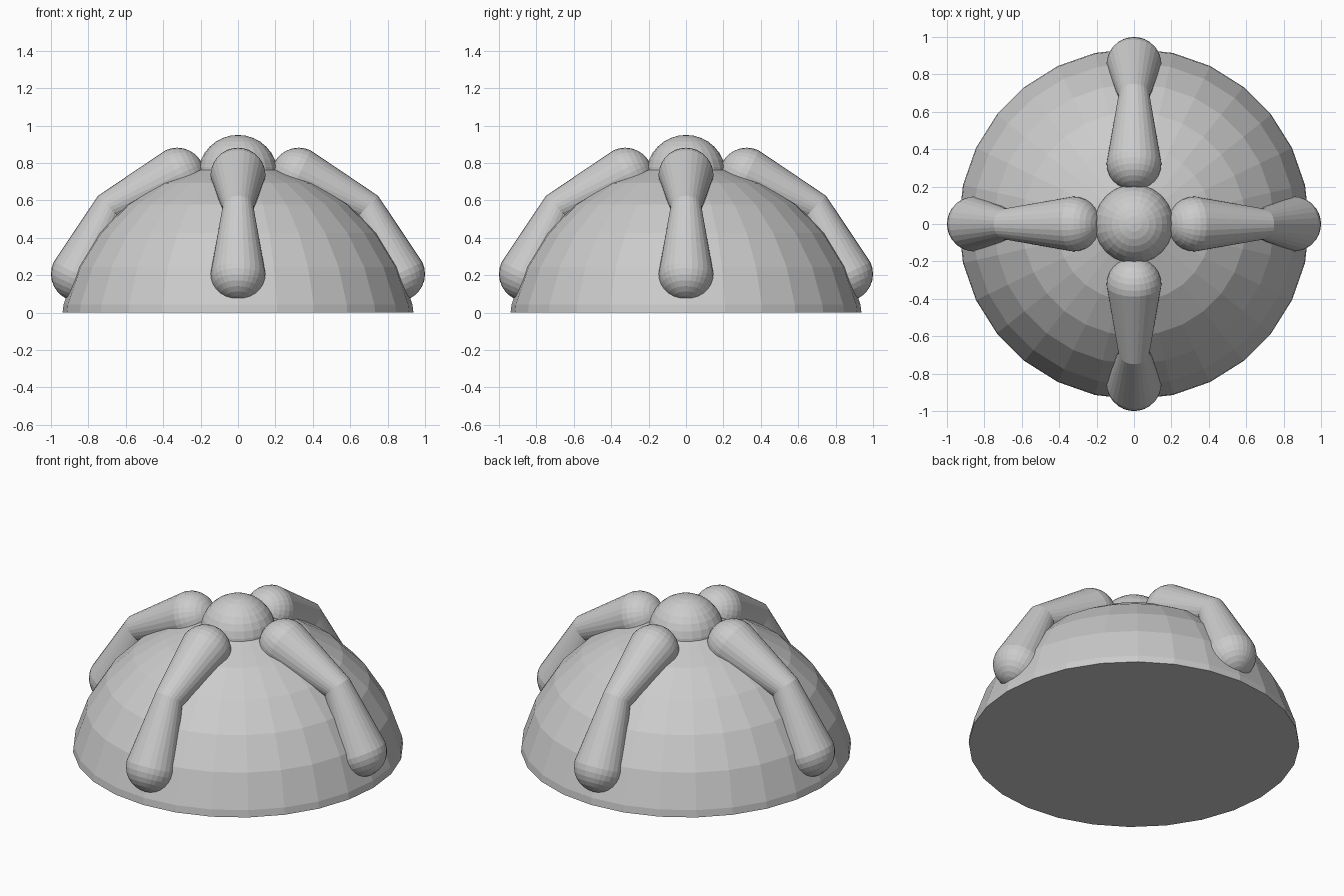
import bpy, bmesh
from math import pi, sin, cos
from mathutils import Vector, Matrix

if "Cube" in bpy.data.objects:
    bpy.data.objects.remove(bpy.data.objects["Cube"])


def finish(bm, name):
    bmesh.ops.recalc_face_normals(bm, faces=bm.faces)
    me = bpy.data.meshes.new(name)
    bm.to_mesh(me)
    bm.free()
    ob = bpy.data.objects.new(name, me)
    bpy.context.collection.objects.link(ob)
    return ob


def cut_sphere(name, segs, rings, radius, centre_z, floor_z):
    """Faceted ball, sliced flat at floor_z and closed underneath."""
    bm = bmesh.new()
    bmesh.ops.create_uvsphere(bm, u_segments=segs, v_segments=rings, radius=radius,
                              matrix=Matrix.Translation((0, 0, centre_z)))
    cut = bmesh.ops.bisect_plane(bm, geom=bm.verts[:] + bm.edges[:] + bm.faces[:],
                                 plane_co=(0, 0, floor_z), plane_no=(0, 0, -1),
                                 clear_outer=True)
    edges = [e for e in cut["geom_cut"] if isinstance(e, bmesh.types.BMEdge)]
    bmesh.ops.contextual_create(bm, geom=edges)
    return finish(bm, name)


def leg(name, angle, segs=28, steps=7):
    """Two tapered limbs mitred at the knee, with rounded ends."""
    hip, knee, foot = Vector((.325, 0, .735)), Vector((.687, 0, .562)), Vector((.853, 0, .207))
    big, small = .147, .083
    d1, d2 = (knee - hip).normalized(), (foot - knee).normalized()
    side = Vector((0, 1, 0))
    n1, n2 = side.cross(d1), side.cross(d2)
    miter = (n1 + n2).normalized()
    # Each ring: centre, side radius, in-plane radius vector
    rings = []
    for i in range(1, steps + 1):
        a = pi / 2 * i / steps
        rings.append((hip - d1 * big * cos(a), big * sin(a), n1 * big * sin(a)))
    rings.append((knee, small, miter * small / miter.dot(n1)))
    for i in range(steps, 0, -1):
        a = pi / 2 * i / steps
        rings.append((foot + d2 * big * cos(a), big * sin(a), n2 * big * sin(a)))
    bm = bmesh.new()
    loops = [[bm.verts.new(c + side * r * cos(2 * pi * k / segs) + n * sin(2 * pi * k / segs))
              for k in range(segs)] for c, r, n in rings]
    for a, b in zip(loops, loops[1:]):
        for k in range(segs):
            j = (k + 1) % segs
            bm.faces.new((a[k], a[j], b[j], b[k]))
    for loop, tip in ((loops[0], hip - d1 * big), (loops[-1], foot + d2 * big)):
        v = bm.verts.new(tip)
        for k in range(segs):
            bm.faces.new((loop[k], loop[(k + 1) % segs], v))
    bmesh.ops.rotate(bm, verts=bm.verts, cent=(0, 0, 0), matrix=Matrix.Rotation(angle, 3, 'Z'))
    return finish(bm, name)


# Domed base
cut_sphere("dome", 28, 14, .957, -.17, 0)

# Central knob on the crown
cut_sphere("top_knob", 24, 16, .214, .736, .736)

# Four bent legs draped over the dome
for i, side_name in enumerate(("right", "back", "left", "front")):
    leg(side_name + "_leg", i * pi / 2)
